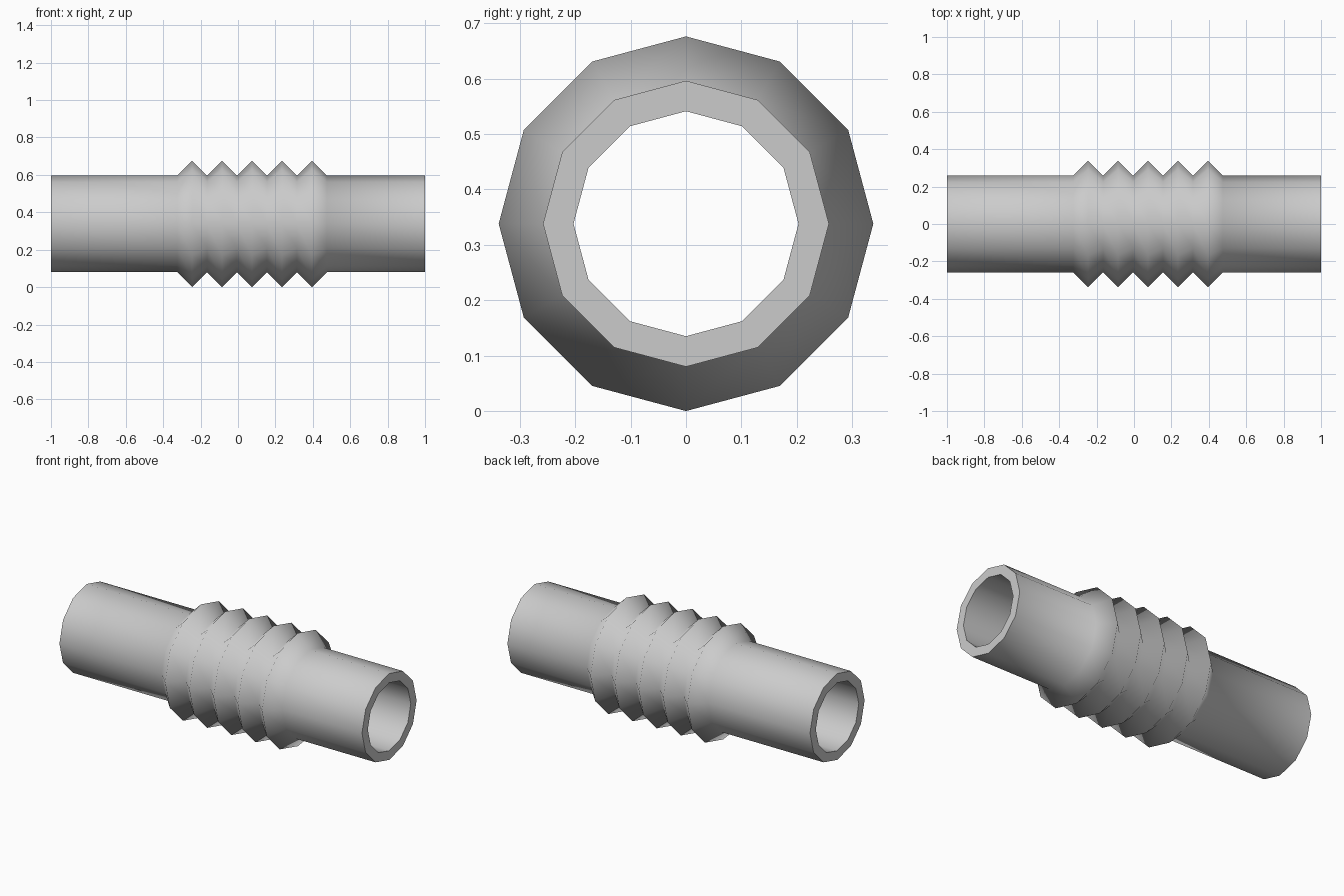
import bpy, bmesh, math

if "Cube" in bpy.data.objects:
    bpy.data.objects.remove(bpy.data.objects["Cube"])

SIDES = 12
CENTRE_Z = 0.338
R_OUT, R_BORE, R_RIDGE = 0.258, 0.203, 0.338
RIDGES, PITCH, START = 5, 0.16, -0.325

# Closed wall profile (x, radius): outer skin with bellows, then the bore
profile = [(-1, R_OUT), (START, R_OUT)]
for i in range(RIDGES):
    x = START + i * PITCH
    profile += [(x + PITCH / 2, R_RIDGE), (x + PITCH, R_OUT)]
profile += [(1, R_OUT), (1, R_BORE), (-1, R_BORE)]

# Revolve the profile around the x axis
bm = bmesh.new()
rings = []
for x, r in profile:
    ring = []
    for s in range(SIDES):
        a = 2 * math.pi * s / SIDES
        ring.append(bm.verts.new((x, r * math.cos(a), CENTRE_Z + r * math.sin(a))))
    rings.append(ring)

for k, ring in enumerate(rings):
    following = rings[(k + 1) % len(rings)]
    for s in range(SIDES):
        t = (s + 1) % SIDES
        face = bm.faces.new((ring[s], ring[t], following[t], following[s]))
        face.smooth = True
bmesh.ops.recalc_face_normals(bm, faces=bm.faces)

# Keep the cut ends of the tube crisp, the rest smooth
for f in bm.faces:
    if abs(f.normal.x) > 0.99:
        f.smooth = False
        for e in f.edges:
            e.smooth = False

mesh = bpy.data.meshes.new("bellows_pipe")
bm.to_mesh(mesh)
bm.free()
pipe = bpy.data.objects.new("bellows_pipe", mesh)
bpy.context.collection.objects.link(pipe)
